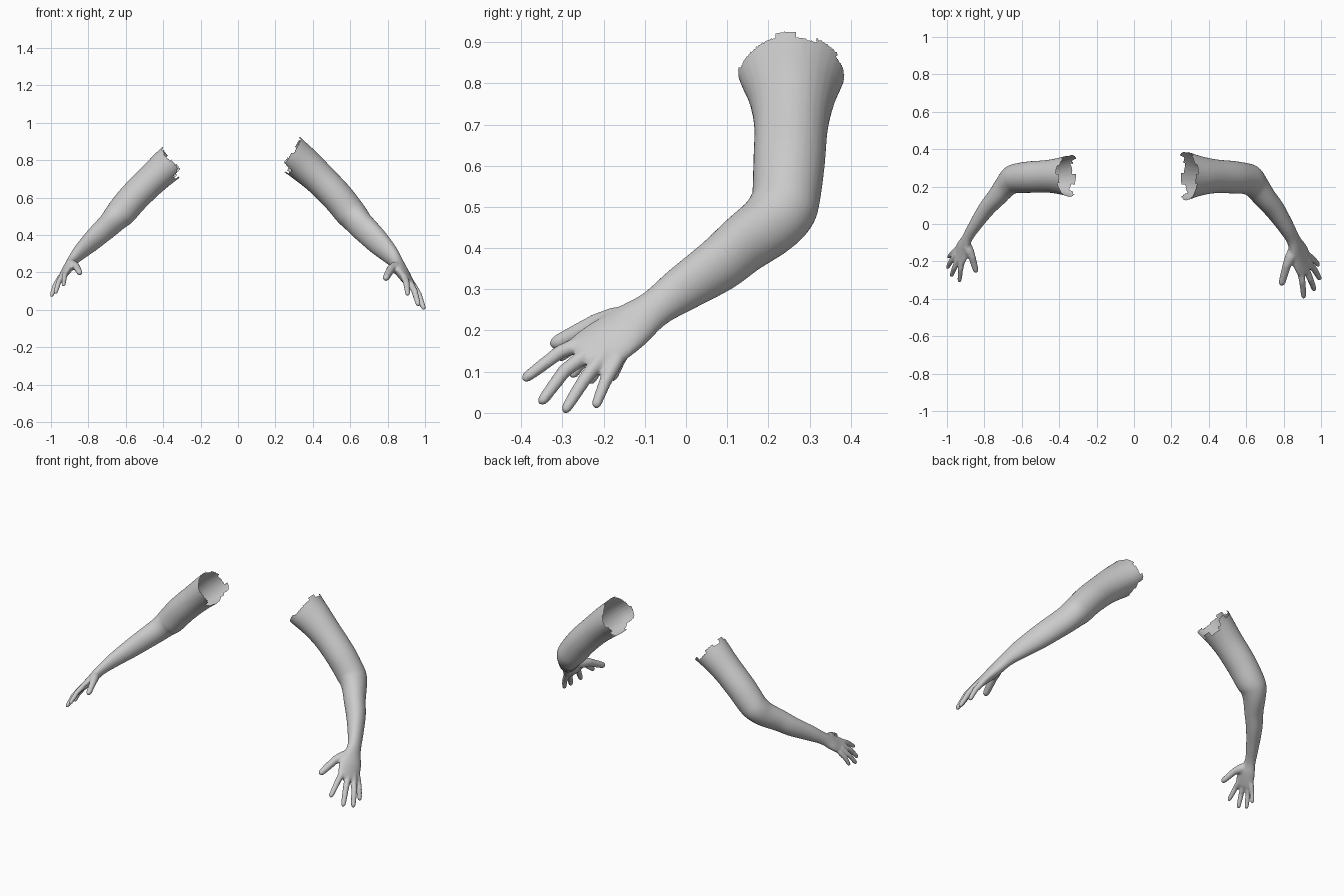
import bpy, bmesh, math
from mathutils import Vector

if "Cube" in bpy.data.objects:
    bpy.data.objects.remove(bpy.data.objects["Cube"])

skin = bpy.data.materials.new("plain grey")
skin.diffuse_color = (0.6, 0.6, 0.6, 1)
skin.use_nodes = True
skin.node_tree.nodes["Principled BSDF"].inputs["Base Color"].default_value = skin.diffuse_color

# Arm sections: centre, half width along the hint, half thickness, hint direction
ARM = [
    ((.21, .257, .90), .150, .102, (0, 1, 0)),
    ((.29, .257, .828), .128, .099, (0, 1, 0)),
    ((.36, .257, .77), .105, .094, (0, 1, 0)),
    ((.44, .255, .697), .090, .087, (0, 1, 0)),
    ((.53, .25, .605), .087, .085, (0, 1, 0)),
    ((.595, .243, .525), .083, .083, (0, 1, 0)),
    ((.624, .232, .492), .083, .078, (-.1, .9, -.3)),
    ((.655, .20, .455), .078, .069, (-.2, .6, -.6)),
    ((.70, .14, .41), .073, .061, (-.3, .4, -.85)),
    ((.75, .08, .36), .068, .055, (-.3, .4, -.85)),
    ((.81, -.01, .30), .056, .044, (-.2, .5, -.75)),
    ((.85, -.08, .25), .047, .035, (.1, .6, -.6)),
    ((.876, -.145, .203), .065, .034, (.46, .74, -.5)),
    ((.90, -.20, .165), .071, .027, (.46, .74, -.5)),
    ((.918, -.232, .141), .069, .022, (.46, .74, -.5)),
    ((.927, -.248, .128), .055, .013, (.46, .74, -.5)),
]
WRIST, WRIST_I = Vector((.85, -.08, .25)), 11

# Fingers: root, middle, tip, radius
FINGERS = [
    ((.858, -.135, .232), (.817, -.220, .217), (.787, -.328, .163), .023),
    ((.885, -.225, .183), (.90, -.307, .147), (.908, -.397, .079), .0172),
    ((.908, -.215, .162), (.943, -.295, .102), (.966, -.355, .021), .0172),
    ((.925, -.195, .147), (.967, -.247, .080), (.995, -.297, .001), .0168),
    ((.930, -.165, .132), (.966, -.197, .074), (.987, -.221, .012), .0155),
]


def spline(sections, steps=4):
    """Smoothly interpolate sections with Catmull-Rom."""
    flat = [[*c, a, b, *h] for c, a, b, h in sections]
    out = []
    for i in range(len(flat) - 1):
        q = [flat[max(i - 1, 0)], flat[i], flat[i + 1], flat[min(i + 2, len(flat) - 1)]]
        for s in range(steps):
            t = s / steps
            out.append([.5 * (2 * p1 + (p2 - p0) * t + (2 * p0 - 5 * p1 + 4 * p2 - p3) * t * t
                              + (3 * p1 - p0 - 3 * p2 + p3) * t ** 3) for p0, p1, p2, p3 in zip(*q)])
    out.append(flat[-1])
    return [(Vector(o[:3]), o[3], o[4], o[5:]) for o in out]


def loft(bm, sections, n=28, skew=0):
    """Closed tube through elliptical sections; skew widens the first ones below."""
    rings = []
    for i, (c, a, b, hint) in enumerate(sections):
        t = sections[min(i + 1, len(sections) - 1)][0] - sections[max(i - 1, 0)][0]
        t.normalize()
        w = Vector(hint)
        w = (w - t * w.dot(t)).normalized()
        h = t.cross(w)
        k = skew * max(0, 1 - i / 13)
        rings.append([bm.verts.new(c + w * a * math.cos(g) * (1 - k * math.sin(g))
                                   + h * b * math.sin(g))
                      for g in (j * math.tau / n for j in range(n))])
    for r, s in zip(rings, rings[1:]):
        for k in range(n):
            bm.faces.new((r[k], r[(k + 1) % n], s[(k + 1) % n], s[k]))
    bm.faces.new(rings[0][::-1])
    bm.faces.new(rings[-1])


def build_arm(name, side, shift_top, shift_wrist, hand, mid_v, cut, slope, tail):
    """One arm: lofted limb and fingers fused, then torn open at the shoulder."""
    shift_top, shift_wrist = Vector(shift_top), Vector(shift_wrist)

    def place(p, along):
        p = Vector(p)
        if along >= 1:
            p = WRIST + (p - WRIST) * hand
        p = p + shift_top.lerp(shift_wrist, min(1, along))
        return Vector((p.x * side, p.y, p.z))

    bm = bmesh.new()
    limb = []
    for i, (c, a, b, h) in enumerate(ARM):
        f = 1 + (hand - 1) * min(1, max(.12, (i - 4) / (WRIST_I - 4)))
        limb.append((place(c, max(0, i - 3) / (WRIST_I - 3)), a * f, b * f,
                     (h[0] * side, h[1], h[2])))
    loft(bm, spline(limb), skew=.2 * side)
    for k, (root, mid, tip, r) in enumerate(FINGERS):
        p, q, t = (place(v, 1) for v in (root, mid, tip))
        r *= hand ** 0.6
        base = 1.35 if k == 0 else 1.1
        path = [(p, base), (p.lerp(q, .5), base), (q, 1.0), (q.lerp(t, .5), .9),
                (q.lerp(t, .85), .8), (q.lerp(t, .95), .6), (t, .3)]
        loft(bm, [(c, r * s, r * s, (side, .3, .2)) for c, s in path], 14)
    bmesh.ops.recalc_face_normals(bm, faces=bm.faces)
    me = bpy.data.meshes.new(name)
    bm.to_mesh(me)
    bm.free()
    ob = bpy.data.objects.new(name, me)
    bpy.context.collection.objects.link(ob)

    # Fuse and soften
    m = ob.modifiers.new("fuse", 'REMESH')
    m.mode, m.voxel_size = 'VOXEL', .0055
    m = ob.modifiers.new("soften", 'SMOOTH')
    m.factor, m.iterations = .5, 6
    dg = bpy.context.evaluated_depsgraph_get()
    fused = bpy.data.meshes.new_from_object(ob.evaluated_get(dg))
    ob.modifiers.clear()
    ob.data = fused

    # Ragged open shoulder edge, cut further back underneath
    bm = bmesh.new()
    bm.from_mesh(fused)
    doomed = []
    for f in bm.faces:
        c = f.calc_center_median()
        x = abs(c.x)
        u, v = x - c.z, (x + c.z) * math.sqrt(.5) - mid_v
        ang = math.atan2(v, c.y - .255) / math.tau + .5
        tooth = (0, .02, -.015, .015, -.01, .02, 0, .02, -.01, .01, .015)[int(ang * 11) % 11]
        if u < cut + slope * v + tooth + (tail if v < -.07 else 0):
            doomed.append(f)
    bmesh.ops.delete(bm, geom=doomed, context='FACES')
    bm.to_mesh(fused)
    bm.free()
    fused.materials.clear()
    fused.materials.append(skin)
    for p in fused.polygons:
        p.use_smooth = True


build_arm("right_side_arm", 1, (0, 0, 0), (0, 0, 0), 1.0, .80, -.555, -.35, .05)
build_arm("left_side_arm", -1, (.022, 0, -.003), (.04, .007, .007), .75, .82, -.445, -.15, .05)
